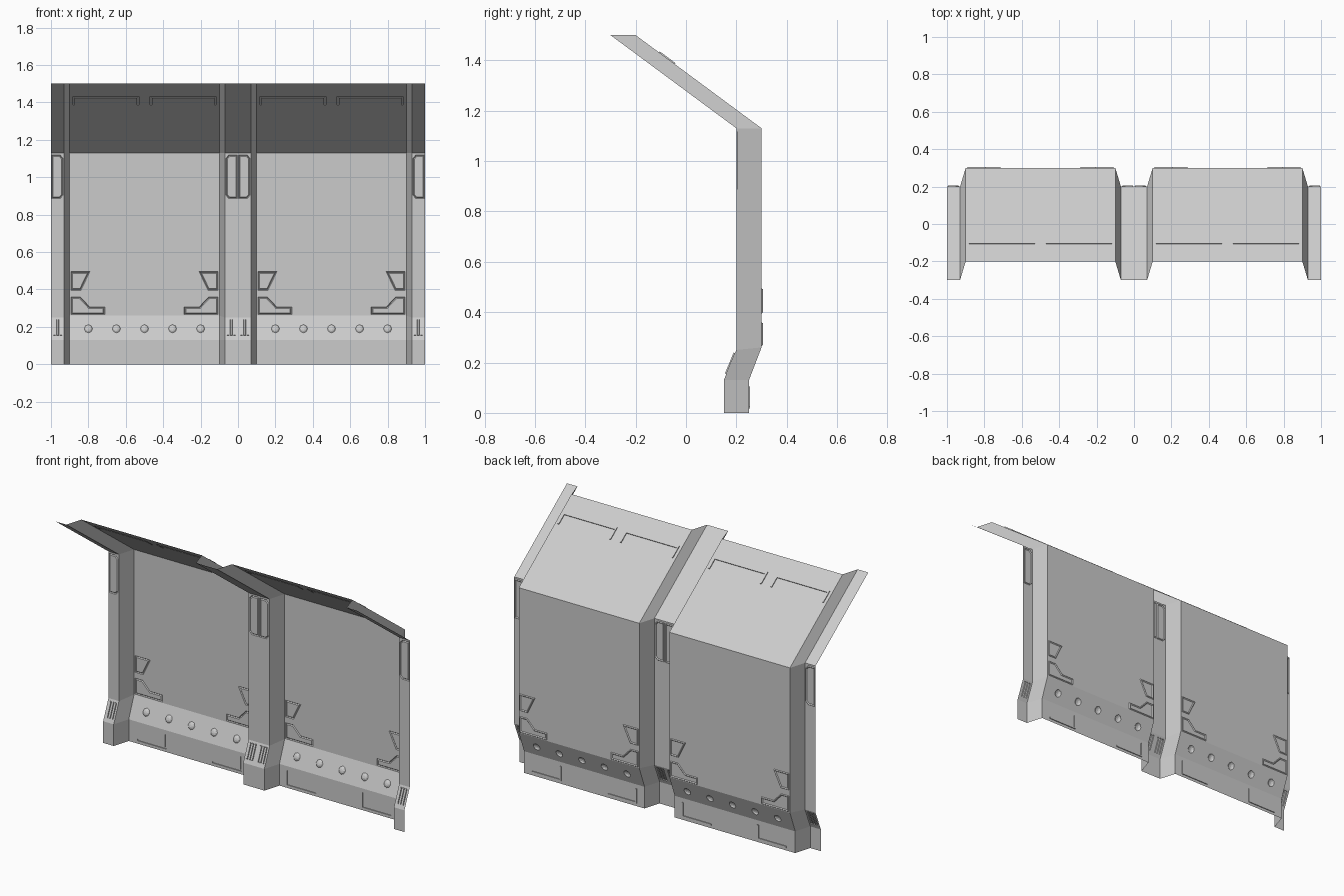
import bpy, bmesh, math
from mathutils import Vector

if "Cube" in bpy.data.objects:
    bpy.data.objects.remove(bpy.data.objects["Cube"])

# Side profiles as (y, z): ribs stand 0.1 in front of the recessed bays
RIB = [(0.15, 0), (0.15, 0.13), (0.20, 0.25), (0.20, 1.13), (-0.30, 1.5)]
BAY = [(0.25, 0), (0.25, 0.13), (0.30, 0.26), (0.30, 1.13), (-0.20, 1.5)]
SKIRT, BAND, WALL, ROOF = range(4)


def offset(pts, d, closed=True):
    """Shift a polyline to its left by d with mitred corners."""
    pts, out = [Vector(p) for p in pts], []
    n = len(pts)
    for i, p in enumerate(pts):
        a = pts[i - 1] if closed or i > 0 else None
        b = pts[(i + 1) % n] if closed or i < n - 1 else None
        dirs = [v.normalized() for v in ([p - a] if a else []) + ([b - p] if b else [])]
        norms = [Vector((-v.y, v.x)) for v in dirs]
        m = sum(norms, Vector((0, 0))).normalized()
        out.append(p + m * (d / max(m.dot(norms[0]), 0.3)))
    return out


def stroke(pts, w=0.009):
    return offset(pts, -w / 2, False) + offset(pts, w / 2, False)[::-1]


def flip(pts):
    return [(1 - x, z) for x, z in reversed(pts)]


def rect(x0, x1, z0, z1):
    return [(x0, z0), (x1, z0), (x1, z1), (x0, z1)]


def facet(bm, prof, seg, x0, x1, features):
    """One flat strip; each feature is an outline (x, z) plus (inset, depth) rings."""
    (ya, za), (yb, zb) = prof[seg], prof[seg + 1]
    n = Vector((0, -(zb - za), yb - ya)).normalized()

    def loop(pts, depth=0):
        return [bm.verts.new(Vector((x, ya + (yb - ya) * (z - za) / (zb - za), z)) - n * depth)
                for x, z in pts]

    def ring_edges(vs):
        return [bm.edges.new((vs[i - 1], vs[i])) for i in range(len(vs))]

    outer = loop(rect(x0, x1, za, zb))
    if not features:
        bm.faces.new(outer)
        return
    edges = ring_edges(outer)
    holes = []
    for pts, rings in features:
        vs = loop(pts)
        edges += ring_edges(vs)
        holes.append((vs, pts, rings))
    bmesh.ops.triangle_fill(bm, use_beauty=True, edges=edges, normal=n)
    for vs, pts, rings in holes:
        for inset, depth in rings:
            new = loop(offset(pts, inset) if inset else pts, depth)
            for i in range(len(vs)):
                bm.faces.new((vs[i - 1], vs[i], new[i], new[i - 1]))
            vs = new
        bm.faces.new(vs)


def finish(name, bm):
    bmesh.ops.remove_doubles(bm, verts=bm.verts, dist=1e-5)
    bmesh.ops.recalc_face_normals(bm, faces=bm.faces)
    if sum(f.normal.y * f.calc_area() for f in bm.faces) > 0:
        bmesh.ops.reverse_faces(bm, faces=bm.faces)
    me = bpy.data.meshes.new(name)
    bm.to_mesh(me)
    bm.free()
    ob = bpy.data.objects.new(name, me)
    bpy.context.collection.objects.link(ob)
    mod = ob.modifiers.new("Mirror", 'MIRROR')
    mod.use_mirror_merge = False


def sheet(name, prof, x0, x1, details):
    bm = bmesh.new()
    for seg in range(4):
        facet(bm, prof, seg, x0, x1, details.get(seg, []))
    finish(name, bm)


GROOVE = [(0.004, 0.005), (0.009, 0)]   # engraved outline
SLOT = [(0, 0.005)]                     # engraved line
BAR = [(0.001, -0.006)]                 # raised vent bar
STUD = [(0.006, -0.006), (0.014, -0.009)]

# Recessed bay with corner outlines, studs and engraved lines
trapezoid = [(0.106, 0.395), (0.16, 0.395), (0.208, 0.495), (0.106, 0.495)]
corner = [(0.106, 0.265), (0.288, 0.265), (0.288, 0.307), (0.207, 0.307),
          (0.157, 0.36), (0.106, 0.36)]
studs = [[(x + 0.022 * math.cos(k * math.pi / 4), 0.19 + 0.022 * math.sin(k * math.pi / 4))
          for k in range(8)] for x in (0.2, 0.35, 0.5, 0.65, 0.8)]
ells = [stroke([(x, 0.105), (x, 0.022), (x + 0.188, 0.022)]) for x in (0.155, 0.655)]
brackets = [stroke([(x, 1.385), (x, 1.427), (x + 0.343, 1.427), (x + 0.343, 1.385)])
            for x in (0.122, 0.535)]
sheet("bay_panel", BAY, 0.1, 0.9, {
    SKIRT: [(p, SLOT) for p in ells],
    BAND: [(p, STUD) for p in studs],
    WALL: [(p, GROOVE) for p in (trapezoid, corner, flip(trapezoid), flip(corner))],
    ROOF: [(p, SLOT) for p in brackets]})

# Ribs with vent bars and a chamfered plate
plate = [(0.003, 0.885), (0.048, 0.885), (0.066, 0.905),
         (0.066, 1.1), (0.048, 1.12), (0.003, 1.12)]
bars = [rect(x, x + 0.012, 0.153, 0.238) for x in (0.013, 0.030, 0.047)]
for name, x0, x1, side in (("center_rib", 0, 0.07, list), ("end_rib", 0.93, 1, flip)):
    sheet(name, RIB, x0, x1, {BAND: [(side(b), BAR) for b in bars],
                              WALL: [(side(plate), GROOVE)]})

# Slanted cheeks joining ribs to bays
for name, xr, xb in (("inner_cheek", 0.07, 0.1), ("outer_cheek", 0.93, 0.9)):
    bm = bmesh.new()
    cols = [[bm.verts.new((x, y, z)) for y, z in prof] for x, prof in ((xr, RIB), (xb, BAY))]
    for i in range(4):
        bm.faces.new((cols[0][i], cols[1][i], cols[1][i + 1], cols[0][i + 1]))
    finish(name, bm)
